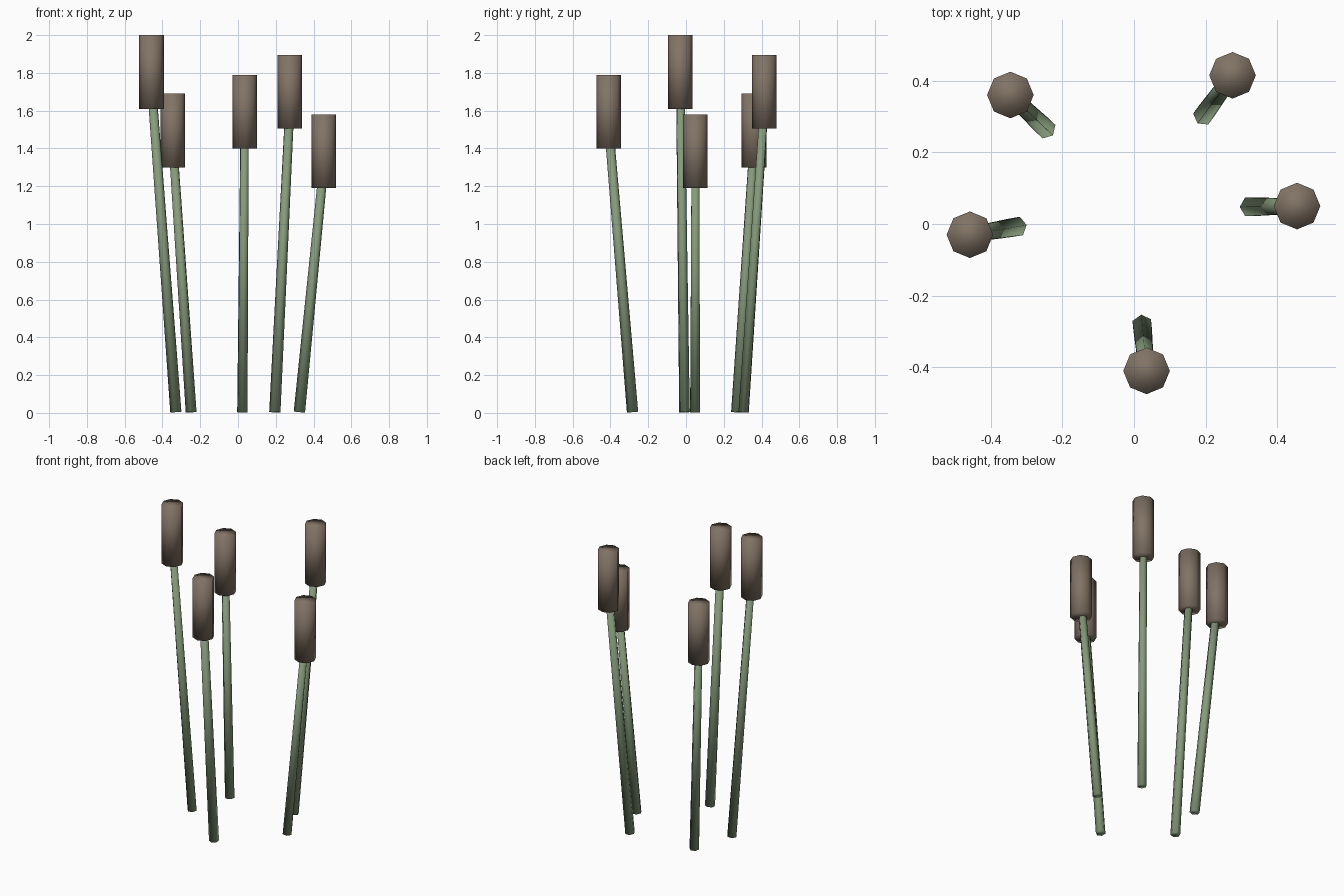
import bpy
import bmesh
import math
from mathutils import Matrix, Vector

cube = bpy.data.objects.get("Cube")
if cube:
    bpy.data.objects.remove(cube, do_unlink=True)


def make_material(name, rgb):
    mat = bpy.data.materials.new(name)
    mat.use_nodes = True
    color = (*rgb, 1)
    mat.diffuse_color = color
    mat.node_tree.nodes["Principled BSDF"].inputs["Base Color"].default_value = color
    return mat


STEM_GREEN = make_material("stem green", (0.24, 0.33, 0.2))
HEAD_BROWN = make_material("seed head brown", (0.22, 0.17, 0.13))

HEAD_RADIUS, HEAD_HEIGHT = 0.065, 0.39
STEM_BOTTOM, STEM_TOP = 0.03, 0.024


def add_cone(name, sides, r1, r2, depth, matrix, mat):
    """Smooth shaded prism whose base centre is the matrix origin."""
    bm = bmesh.new()
    bmesh.ops.create_cone(bm, cap_ends=True, segments=sides, radius1=r1,
                          radius2=r2, depth=depth,
                          matrix=Matrix.Translation((0, 0, depth / 2)))
    # put a corner on the local x axis
    corner = max((v.co for v in bm.verts if v.co.z < depth / 2), key=lambda c: c.x)
    turn = -math.atan2(corner.y, corner.x)
    bm.transform(matrix @ Matrix.Rotation(turn, 4, "Z"))
    for face in bm.faces:
        face.smooth = True
    mesh = bpy.data.meshes.new(name)
    bm.to_mesh(mesh)
    bm.free()
    mesh.materials.append(mat)
    obj = bpy.data.objects.new(name, mesh)
    bpy.context.collection.objects.link(obj)


def add_reed(name, foot, head, head_base):
    # stem leans outward and ends inside the head
    start = Vector((*foot, 0.004))
    end = Vector((*head, head_base + HEAD_HEIGHT / 3))
    axis = end - start
    azimuth = math.atan2(axis.y, axis.x)
    tilt = axis.angle(Vector((0, 0, 1)))
    lean = (Matrix.Translation(start) @ Matrix.Rotation(azimuth, 4, "Z")
            @ Matrix.Rotation(tilt, 4, "Y"))
    add_cone(name + "_stem", 6, STEM_BOTTOM, STEM_TOP, axis.length, lean, STEM_GREEN)
    # upright seed head
    add_cone(name + "_seed_head", 8, HEAD_RADIUS, HEAD_RADIUS, HEAD_HEIGHT,
             Matrix.Translation((*head, head_base)), HEAD_BROWN)


# name, foot position, head position, bottom of head
add_reed("left_reed", (0.325, 0.048), (0.455, 0.05), 1.19)
add_reed("back_left_reed", (0.195, 0.305), (0.275, 0.415), 1.505)
add_reed("back_right_reed", (-0.248, 0.268), (-0.345, 0.36), 1.3)
add_reed("right_reed", (-0.329, -0.008), (-0.458, -0.03), 1.61)
add_reed("front_reed", (0.023, -0.283), (0.035, -0.41), 1.4)
